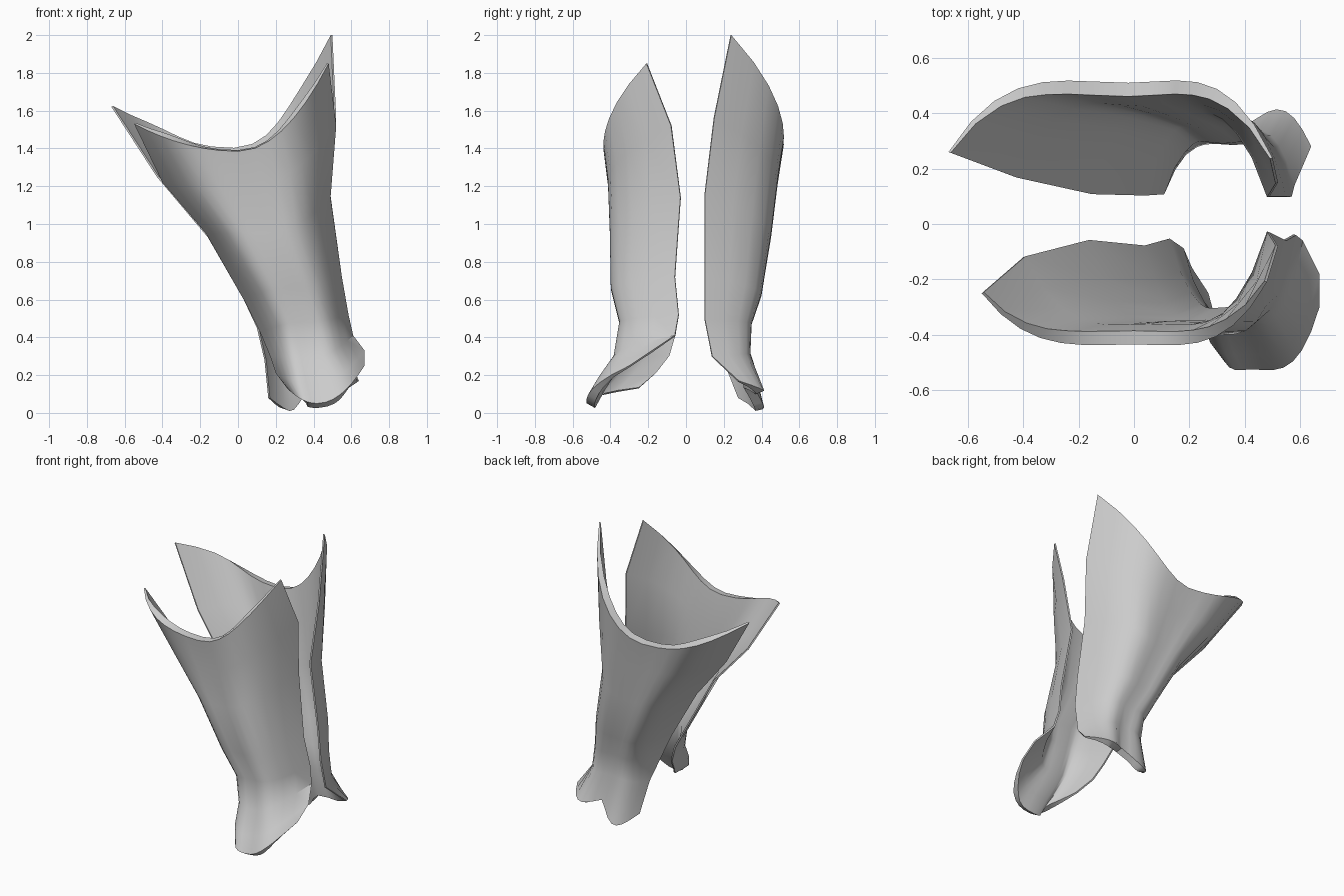
import bpy
from math import sin, pi
from mathutils import Vector

if "Cube" in bpy.data.objects:
    bpy.data.objects.remove(bpy.data.objects["Cube"])

COLS = 14      # columns around each shell


def make_shell(name, rows, outward, groove, lobe=(0, 0, 0)):
    """Loft U-shaped sections (left edge, middle, right edge), then thicken."""
    verts, weights, faces = [], [], []
    for r, row in enumerate(rows):
        left, mid, right = (Vector(row[i:i + 3]) for i in (0, 3, 6))
        for c in range(COLS + 1):
            t = c / COLS * 2 - 1
            s = abs(t) ** 0.87
            k = 1 - s ** 3.4 + groove * s * s * (1 - s)   # shallow groove down the middle
            edge = left if t < 0 else right
            p = Vector((mid.x + (edge.x - mid.x) * s,
                        edge.y + (mid.y - edge.y) * k,
                        mid.z + (edge.z - mid.z) * s * s))
            if r == len(rows) - 1:      # hem lobes beside the middle
                w = abs(sin(pi * t))
                p.y += lobe[0] * w
                p.z -= (lobe[1] if t < 0 else lobe[2]) * w
            verts.append(p)
            weights.append(min(1, max(0.2, k)))
    n = COLS + 1
    for r in range(len(rows) - 1):
        for c in range(COLS):
            f = [r * n + c, (r + 1) * n + c, (r + 1) * n + c + 1, r * n + c + 1]
            faces.append(f if outward < 0 else f[::-1])
    mesh = bpy.data.meshes.new(name)
    mesh.from_pydata(verts, [], faces)
    ob = bpy.data.objects.new(name, mesh)
    bpy.context.collection.objects.link(ob)

    # Plate thickness tapers toward the side edges
    group = ob.vertex_groups.new(name="thickness")
    for i, w in enumerate(weights):
        group.add([i], w, 'REPLACE')
    solid = ob.modifiers.new("plate", 'SOLIDIFY')
    solid.thickness = 0.05
    solid.offset = -1
    solid.vertex_group = group.name

    bpy.ops.object.select_all(action='DESELECT')
    ob.select_set(True)
    bpy.context.view_layer.objects.active = ob
    bpy.ops.object.modifier_apply(modifier=solid.name)
    bpy.ops.object.shade_smooth_by_angle(angle=0.7)
    return ob


# Front shin plate, flaring over the foot
make_shell("front_shin_plate", [
    (-.55, -.25, 1.53, 0.00, -.435, 1.385, .48, -.21, 1.85),
    (-.40, -.12, 1.22, 0.05, -.41, 1.20, .52, -.08, 1.52),
    (-.17, -.06, 0.95, 0.13, -.40, 0.95, .49, -.03, 1.14),
    (0.03, -.08, 0.60, 0.27, -.395, .66, .55, -.06, 0.72),
    (0.12, -.055, .42, 0.34, -.35, 0.48, .585, -.04, .52),
    (0.17, -.09, 0.30, 0.37, -.38, 0.29, .61, -.06, 0.41),
    (0.20, -.16, 0.21, 0.40, -.47, 0.15, .67, -.18, 0.33),
    (0.26, -.25, 0.13, 0.42, -.525, .05, .67, -.30, 0.25),
], -1, 0.45)

# Rear calf plate with a two-lobed hem at the heel
make_shell("rear_calf_plate", [
    (-.67, 0.26, 1.62, -.02, 0.51, 1.395, .50, 0.24, 2.00),
    (-.43, 0.17, 1.25, 0.03, 0.475, 1.20, .52, 0.15, 1.56),
    (-.16, 0.11, 0.93, 0.13, 0.44, 0.93, .49, 0.10, 1.15),
    (0.03, 0.105, .60, 0.25, 0.39, 0.62, .55, 0.10, 0.72),
    (0.10, 0.11, 0.45, 0.32, 0.34, 0.47, .57, 0.10, 0.50),
    (0.14, 0.20, 0.28, 0.36, 0.335, .32, .58, 0.14, 0.30),
    (0.16, 0.28, 0.08, 0.40, 0.355, .14, .64, 0.28, 0.17),
], 1, 0.75, lobe=(.06, .10, .03))
